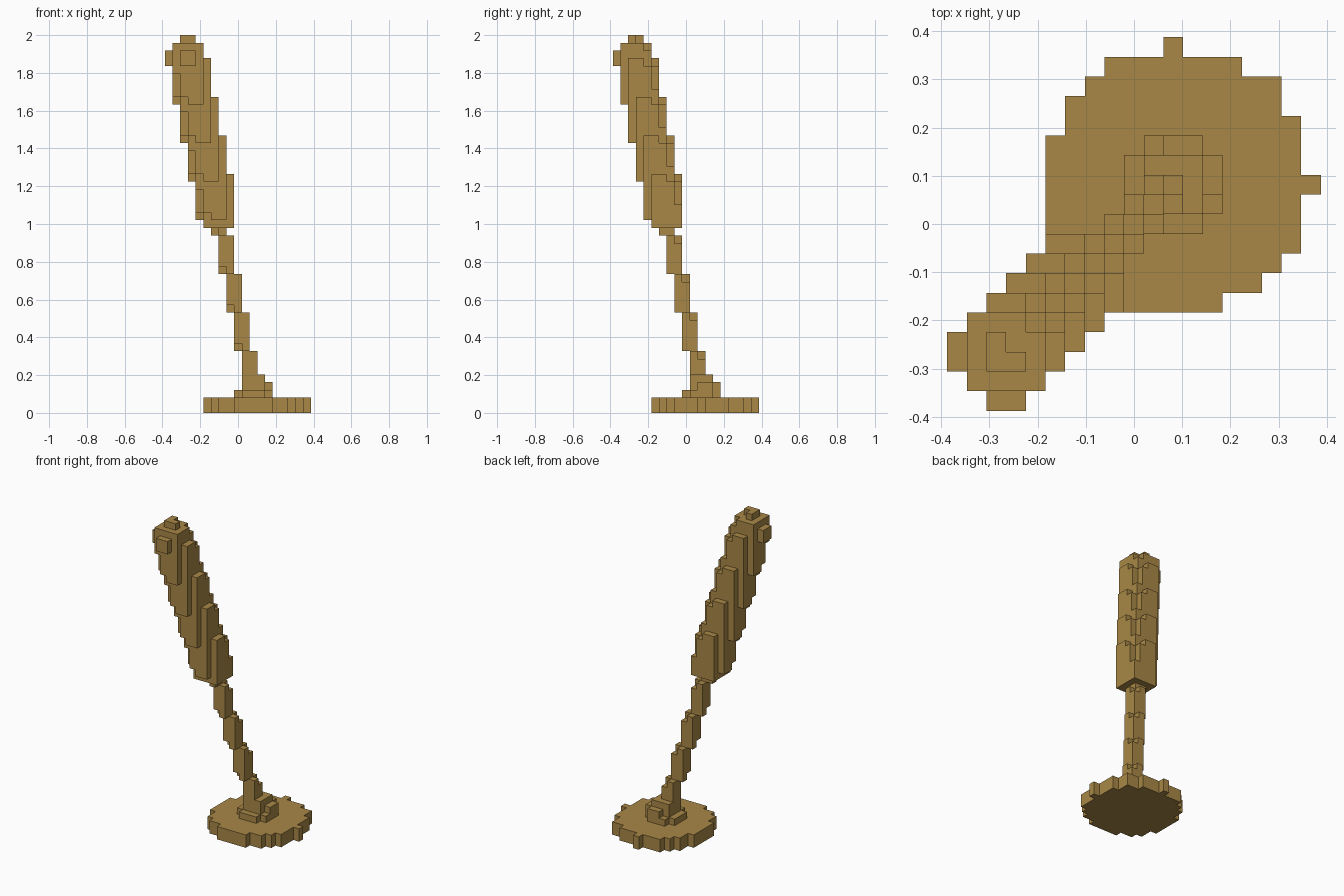
import bpy
import bmesh
from mathutils import Vector

cube = bpy.data.objects.get("Cube")
if cube:
    bpy.data.objects.remove(cube, do_unlink=True)

CELL = 2 / 49   # size of one block
HALF = 9.5      # half the footprint, in blocks

wood = bpy.data.materials.new("golden_brown")
COLOUR = (0.392, 0.241, 0.061, 1.0)
wood.diffuse_color = COLOUR
wood.use_nodes = True
bsdf = next(n for n in wood.node_tree.nodes if n.type == 'BSDF_PRINCIPLED')
bsdf.inputs["Base Color"].default_value = COLOUR
bsdf.inputs["Roughness"].default_value = 0.8


def box(x0, x1, y0, y1, z0, z1):
    """Set of block cells filling a box."""
    return {(x, y, z) for x in range(x0, x1)
            for y in range(y0, y1) for z in range(z0, z1)}


def column(a, b, z0, z1):
    """Box with the same extent in x and y."""
    return box(a, b, a, b, z0, z1)


def mirrored(cells):
    """Add the reflection across the x = y diagonal."""
    return cells | {(y, x, z) for x, y, z in cells}


def build(name, cells):
    """Outer skin of the cells, with flat areas merged into single faces."""
    bm = bmesh.new()
    verts = {}

    def vert(p):
        if p not in verts:
            verts[p] = bm.verts.new(((p[0] - HALF) * CELL, (p[1] - HALF) * CELL, p[2] * CELL))
        return verts[p]

    for cell in sorted(cells):
        for axis in range(3):
            u, v = (axis + 1) % 3, (axis + 2) % 3
            for side in (0, 1):
                near = list(cell)
                near[axis] += 2 * side - 1
                if tuple(near) in cells:
                    continue
                ring = []
                for du, dv in ((0, 0), (1, 0), (1, 1), (0, 1)):
                    p = list(cell)
                    p[axis] += side
                    p[u] += du
                    p[v] += dv
                    ring.append(vert(tuple(p)))
                bm.faces.new(ring if side else ring[::-1])
    bmesh.ops.dissolve_limit(bm, angle_limit=0.01, verts=bm.verts[:], edges=bm.edges[:])
    mesh = bpy.data.meshes.new(name)
    bm.to_mesh(mesh)
    bm.free()
    mesh.materials.append(wood)
    obj = bpy.data.objects.new(name, mesh)
    bpy.context.collection.objects.link(obj)
    return obj


# Round foot: front and back limit of each block column, around block 11
FOOT = {-6: (-2, 2), -5: (-4, 4), -4: (-5, 5), -3: (-5, 6), -2: (-6, 6), -1: (-6, 6),
        0: (-6, 7), 1: (-6, 6), 2: (-6, 6), 3: (-5, 6), 4: (-5, 5), 5: (-4, 5),
        6: (-3, 3), 7: (0, 0)}
foot = set()
for dx, (low, high) in FOOT.items():
    foot |= box(11 + dx, 12 + dx, 11 + low, 12 + high, 0, 2)
build("base", foot)

# Stepped socket on the foot
socket = mirrored(box(9, 14, 10, 13, 2, 3))
socket |= column(10, 13, 3, 5) | mirrored(box(13, 14, 11, 13, 3, 4))
build("socket", socket)

# Leaning handle: two-block columns with clipped lower and upper corners
handle = set()
for low, z0, z1 in ((10, 2, 8), (9, 8, 13), (8, 13, 18), (7, 18, 23), (6, 23, 24)):
    part = column(low, low + 2, z0, z1)
    if z0 > 2:
        part.discard((low, low, z0))
    if z1 < 24:
        part.discard((low + 1, low + 1, z1 - 1))
    handle |= part
build("handle", handle)

# Thick upper body: overlapping four-block columns stepping towards the front right
body = set()
for low in range(1, 6):
    z0 = 45 - 5 * low
    z1 = z0 + 11
    top = low + 3
    part = column(low, low + 4, z0, z1)
    part -= column(low, low + 1, z0, z0 + 4)
    part -= column(top, top + 1, z1 - 4, z1)
    part -= mirrored({(low + 1, low, z0), (top - 1, top, z1 - 1)})
    body |= {c for c in part if 24 <= c[2] < 48}
build("upper_body", body)

# Small knobs at the tip
build("top_knob", column(2, 4, 48, 49) - {(3, 3, 48)})
build("front_knob", box(2, 4, 0, 1, 45, 47))
build("right_knob", box(0, 1, 2, 4, 45, 47))
